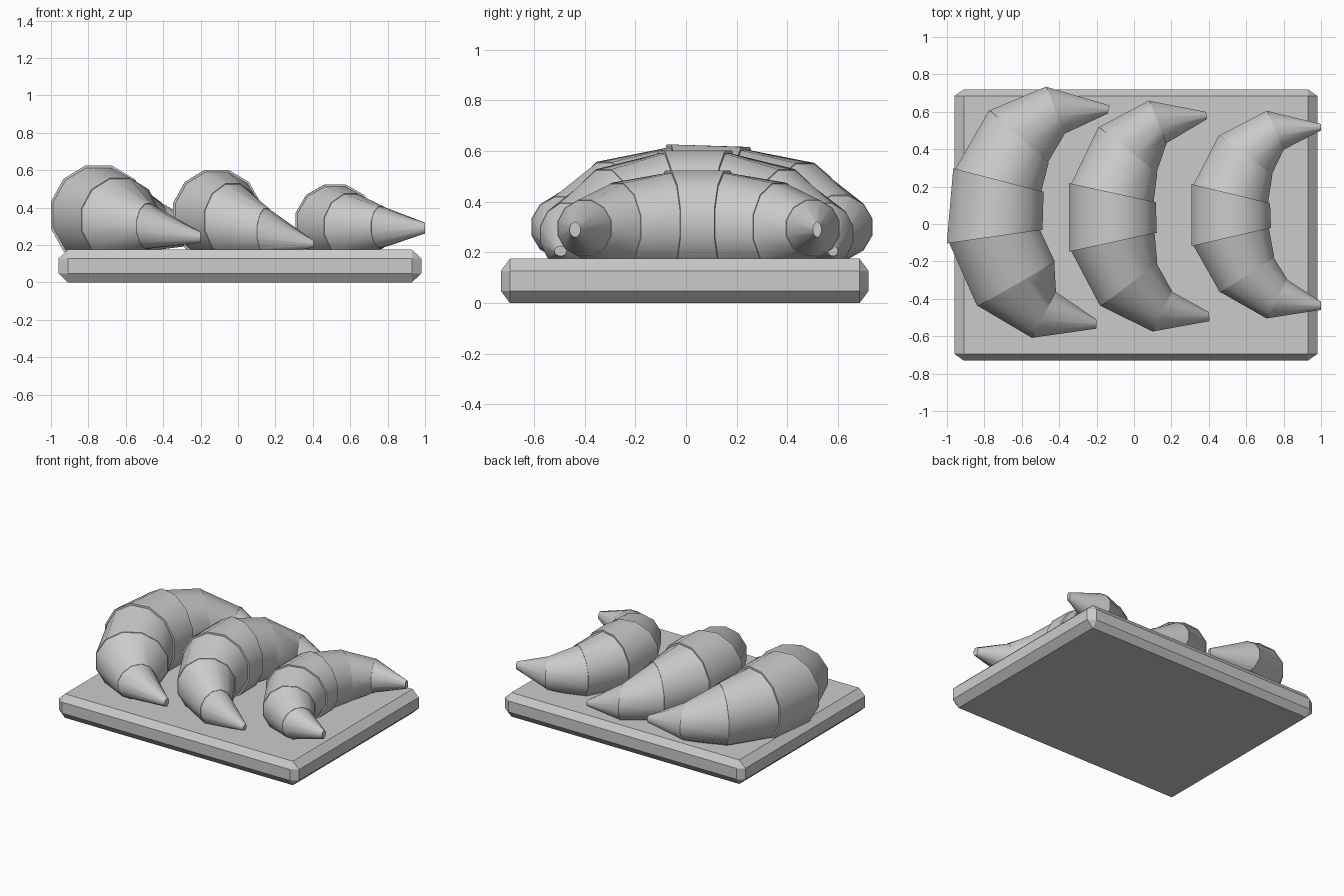
import bpy, bmesh, math
from mathutils import Vector

if "Cube" in bpy.data.objects:
    bpy.data.objects.remove(bpy.data.objects["Cube"])

SIDES = 12


def ring(bm, r, scale=1.0):
    """Upright elliptical ring from outer point, inner point, centre height, vertical radius."""
    ox, oy, ix, iy, z, rz = r
    mid = Vector(((ox + ix) / 2, (oy + iy) / 2, z))
    u = Vector(((ox - ix) / 2, (oy - iy) / 2, 0)) * scale
    w = Vector((0, 0, rz * scale))
    angs = [2 * math.pi * (i + 0.5) / SIDES for i in range(SIDES)]
    return [bm.verts.new(mid + u * math.cos(a) + w * math.sin(a)) for a in angs]


def frustum(bm, r1, r2, s1=1.0):
    """Closed tapered pastry segment between two rings."""
    a, b = ring(bm, r1, s1), ring(bm, r2)
    for i in range(SIDES):
        j = (i + 1) % SIDES
        bm.faces.new((a[i], a[j], b[j], b[i]))
    bm.faces.new(a[::-1])
    bm.faces.new(b)


def finish(name, bm, smooth=True):
    bmesh.ops.recalc_face_normals(bm, faces=bm.faces)
    me = bpy.data.meshes.new(name)
    bm.to_mesh(me)
    bm.free()
    ob = bpy.data.objects.new(name, me)
    bpy.context.collection.objects.link(ob)
    if smooth:
        bpy.ops.object.select_all(action='DESELECT')
        bpy.context.view_layer.objects.active = ob
        ob.select_set(True)
        bpy.ops.object.shade_smooth_by_angle(angle=math.radians(40))
    return ob


def croissant(name, back, front):
    """Centre band plus three shrinking segments on each side."""
    bm = bmesh.new()
    frustum(bm, back[0], front[0])
    for arm in (back, front):
        for k in range(3):
            frustum(bm, arm[k], arm[k + 1], 0.95 if k == 0 else 0.98)
    finish(name, bm)


# serving board, chamfered all round
bm = bmesh.new()
bmesh.ops.create_cube(bm, size=1)
bmesh.ops.bevel(bm, geom=bm.edges[:], offset=0.026, segments=1, affect='EDGES')
for v in bm.verts:
    sx, sy, sz = (math.copysign(1, c) for c in v.co)
    inner = [abs(c) < 0.49 for c in v.co]
    v.co = (0.01 + sx * (0.92 if inner[0] else 0.97),
            -0.005 + sy * (0.69 if inner[1] else 0.725),
            0.0875 + sz * (0.04 if inner[2] else 0.0875))
finish("board", bm, smooth=False)

# croissants, large to small: rings from centre band out to each tip
croissant("large_croissant",
          [(-0.975, 0.30, -0.475, 0.17, 0.36, 0.265),
           (-0.78, 0.615, -0.45, 0.325, 0.345, 0.215),
           (-0.47, 0.74, -0.37, 0.475, 0.30, 0.13),
           (-0.13, 0.635, -0.14, 0.59, 0.24, 0.03)],
          [(-1.01, -0.105, -0.48, -0.03, 0.36, 0.275),
           (-0.845, -0.445, -0.415, -0.20, 0.335, 0.23),
           (-0.545, -0.615, -0.415, -0.355, 0.30, 0.125),
           (-0.20, -0.56, -0.20, -0.51, 0.24, 0.03)])
croissant("medium_croissant",
          [(-0.355, 0.22, 0.125, 0.115, 0.36, 0.25),
           (-0.195, 0.525, 0.13, 0.27, 0.33, 0.205),
           (0.08, 0.665, 0.175, 0.425, 0.27, 0.13),
           (0.385, 0.60, 0.39, 0.56, 0.205, 0.02)],
          [(-0.355, -0.15, 0.13, -0.045, 0.36, 0.25),
           (-0.185, -0.445, 0.13, -0.205, 0.33, 0.205),
           (0.10, -0.58, 0.205, -0.355, 0.27, 0.13),
           (0.405, -0.52, 0.40, -0.47, 0.205, 0.02)])
croissant("small_croissant",
          [(0.30, 0.215, 0.735, 0.11, 0.315, 0.215),
           (0.45, 0.48, 0.745, 0.26, 0.30, 0.18),
           (0.71, 0.61, 0.80, 0.39, 0.295, 0.115),
           (1.00, 0.535, 1.00, 0.50, 0.29, 0.03)],
          [(0.30, -0.12, 0.74, -0.02, 0.315, 0.215),
           (0.455, -0.37, 0.755, -0.175, 0.30, 0.18),
           (0.71, -0.51, 0.82, -0.29, 0.295, 0.115),
           (1.00, -0.46, 1.00, -0.415, 0.29, 0.03)])
